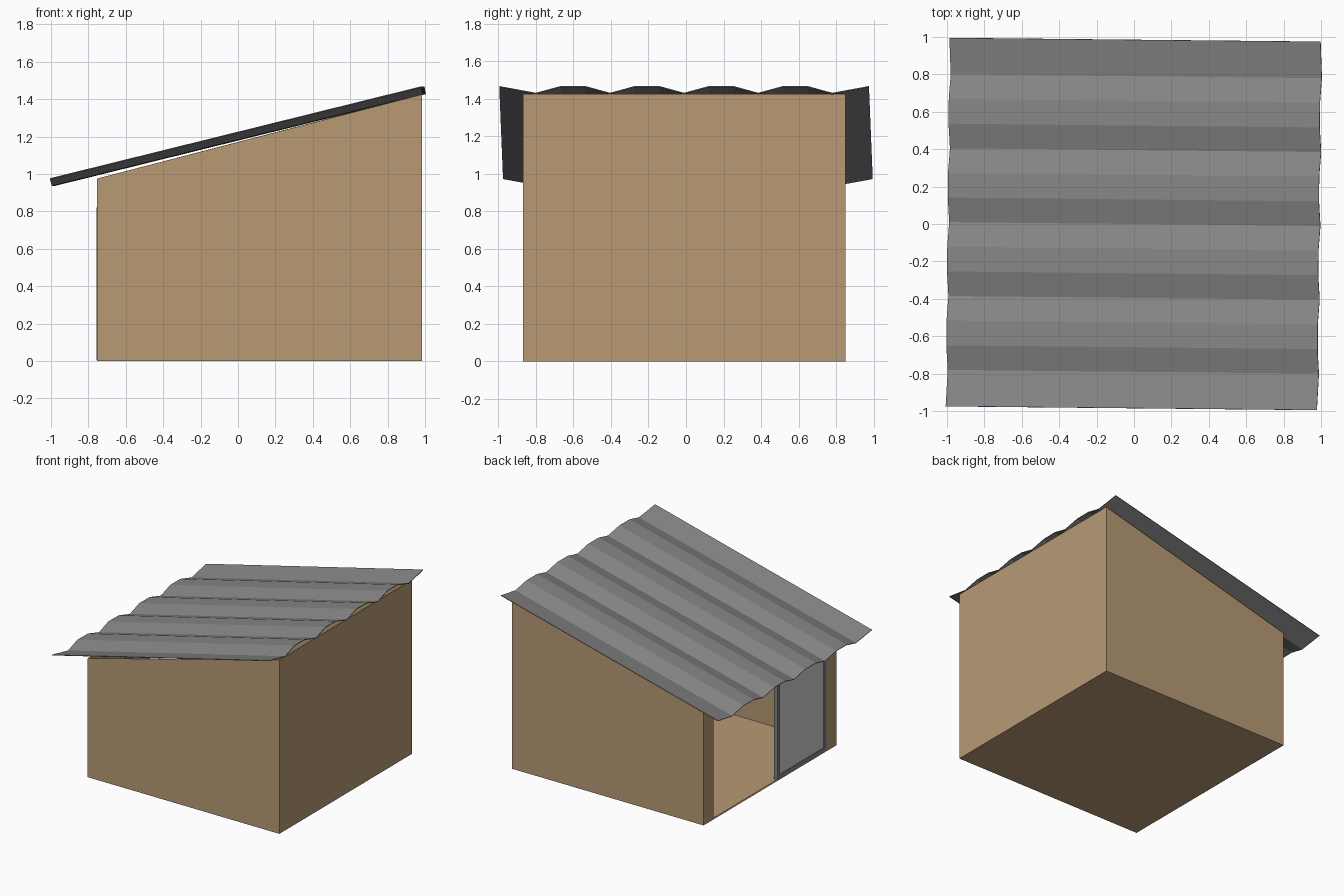
import bpy, bmesh, math
from mathutils import Matrix, Vector

if "Cube" in bpy.data.objects:
    bpy.data.objects.remove(bpy.data.objects["Cube"])


def material(name, srgb):
    m = bpy.data.materials.new(name)
    m.diffuse_color = [((c / 255 + 0.055) / 1.055) ** 2.4 for c in srgb] + [1]
    m.use_nodes = True
    m.node_tree.nodes["Principled BSDF"].inputs["Base Color"].default_value = m.diffuse_color
    return m


TAN = material("tan_wood", (184, 154, 116))
GRAY = material("roof_gray", (134, 134, 134))
PALE = material("pale_gray", (205, 205, 205))


def make(name, faces, mat, thickness=0, offset=-1):
    """Build an object from polygons, weld shared corners, optionally thicken."""
    bm = bmesh.new()
    for pts in faces:
        bm.faces.new([bm.verts.new(p) for p in pts])
    bmesh.ops.remove_doubles(bm, verts=bm.verts, dist=1e-5)
    mesh = bpy.data.meshes.new(name)
    bm.to_mesh(mesh)
    bm.free()
    mesh.materials.append(mat)
    ob = bpy.data.objects.new(name, mesh)
    bpy.context.collection.objects.link(ob)
    if thickness:
        mod = ob.modifiers.new("thickness", 'SOLIDIFY')
        mod.thickness, mod.offset = thickness, offset
    return ob


def box(name, lo, hi, mat):
    lo, hi = Vector(lo), Vector(hi)
    bm = bmesh.new()
    bmesh.ops.create_cube(bm, size=1, matrix=Matrix.Translation((lo + hi) / 2)
                          @ Matrix.Diagonal((*(hi - lo), 1)))
    mesh = bpy.data.meshes.new(name)
    bm.to_mesh(mesh)
    bm.free()
    mesh.materials.append(mat)
    bpy.context.collection.objects.link(bpy.data.objects.new(name, mesh))


X0, X1, Y0, Y1 = -0.755, 0.985, -0.87, 0.85
LOW, HIGH = 0.975, 1.425               # wall heights at the two ends
A, B, DOOR_TOP = -0.74, 0.72, 0.82     # doorway limits

# Shed body: floor, sloping side walls, tall end wall, end wall with doorway
side = [(X0, 0), (X1, 0), (X1, HIGH), (X0, LOW)]
doorway = [(Y1, 0), (B, 0), (B, DOOR_TOP), (A, DOOR_TOP),
           (A, 0), (Y0, 0), (Y0, LOW), (Y1, LOW)]
make("shed_walls", [
    [(x, Y0, z) for x, z in side],
    [(x, Y1, z) for x, z in reversed(side)],
    [(X1, Y0, 0), (X1, Y1, 0), (X1, Y1, HIGH), (X1, Y0, HIGH)],
    [(X0, y, z) for y, z in doorway],
    [(X0, Y0, 0), (X0, A, 0), (X0, B, 0), (X0, Y1, 0), (X1, Y1, 0), (X1, Y0, 0)],
], TAN, 0.01)

# Corrugated roof sheet: flat-topped ridges between valleys, upturned edges
PERIOD, HALF, AMP = 0.395, 1.022, 0.0185
profile = [(-0.985, AMP)]
for i in range(4):
    y = (i - 2) * PERIOD
    profile += [(y, -AMP), (y + PERIOD / 3, AMP), (y + PERIOD * 2 / 3, AMP)]
profile += [(2 * PERIOD, -AMP), (0.985, AMP)]
roof = make("corrugated_roof", [
    [(-HALF, ya, za), (HALF, ya, za), (HALF, yb, zb), (-HALF, yb, zb)]
    for (ya, za), (yb, zb) in zip(profile, profile[1:])], GRAY, 0.005, 0)
roof.matrix_world = (Matrix.Translation((0, 0, 1.202))
                     @ Matrix.Rotation(math.radians(-0.58), 4, 'Z')
                     @ Matrix.Rotation(math.radians(-13.9), 4, 'Y'))

# Sliding door: frame bars around a pale panel
D0, D1, BAR = A, -0.107, 0.03
FX0, FX1 = X0 - 0.001, X0 + 0.03
for name, ya, yb in (("left", D1 - BAR, D1), ("right", D0, D0 + BAR)):
    box("door_stile_" + name, (FX0, ya, 0.005), (FX1, yb, DOOR_TOP), GRAY)
for name, za, zb in (("bottom", 0.005, 0.04), ("top", DOOR_TOP - 0.04, DOOR_TOP)):
    box("door_rail_" + name, (FX0, D0 + BAR, za), (FX1, D1 - BAR, zb), GRAY)
box("door_panel", (X0 + 0.005, D0 + BAR, 0.04), (X0 + 0.02, D1 - BAR, DOOR_TOP - 0.04), PALE)
